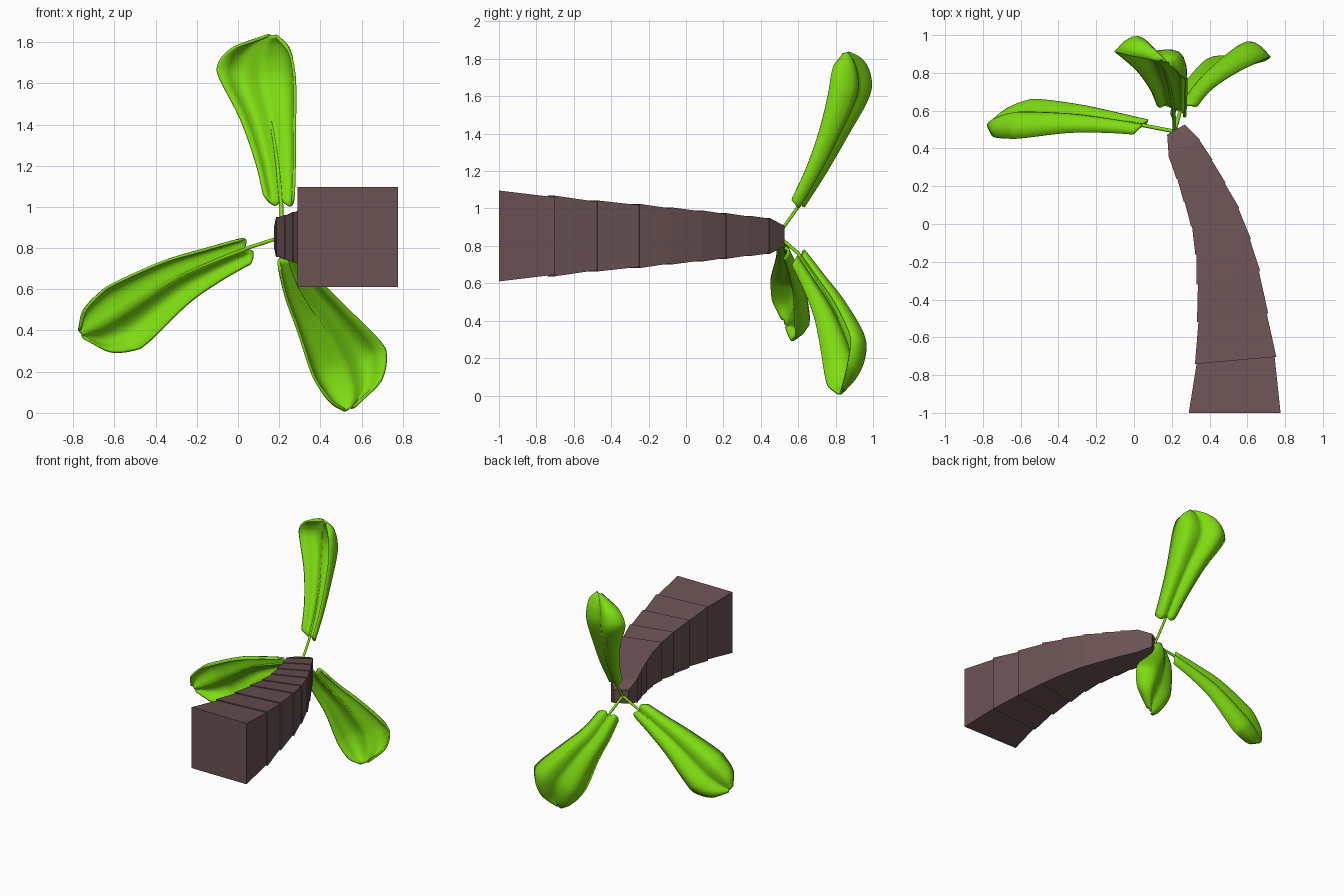
import bpy, bmesh, math
from mathutils import Vector

if "Cube" in bpy.data.objects:
    bpy.data.objects.remove(bpy.data.objects["Cube"])


def material(name, rgb):
    m = bpy.data.materials.new(name)
    m.diffuse_color = (*rgb, 1)
    m.use_nodes = True
    m.node_tree.nodes["Principled BSDF"].inputs["Base Color"].default_value = m.diffuse_color
    return m


BARK = material("brown bark", (0.145, 0.083, 0.088))
GREEN = material("bright leaf green", (0.21, 0.72, 0.006))


def finish(bm, name, mat):
    bmesh.ops.recalc_face_normals(bm, faces=bm.faces)
    me = bpy.data.meshes.new(name)
    bm.to_mesh(me)
    bm.free()
    me.materials.append(mat)
    ob = bpy.data.objects.new(name, me)
    bpy.context.collection.objects.link(ob)
    return ob


# Trunk: stacked square frustums, (x, y, half size, turn in degrees)
RINGS = [(0.533, -1.0, 0.243, 0), (0.538, -0.722, 0.216, 5),
         (0.522, -0.497, 0.19, 7), (0.50, -0.285, 0.172, 12),
         (0.472, -0.122, 0.153, 16), (0.43, 0.035, 0.137, 21),
         (0.375, 0.165, 0.122, 25), (0.32, 0.29, 0.108, 28),
         (0.267, 0.395, 0.097, 32), (0.222, 0.50, 0.056, 30)]
ZC = 0.853


def ring(bm, x, y, h, deg):
    a = math.radians(deg)
    side = Vector((math.cos(a), math.sin(a), 0))
    c = Vector((x, y, ZC))
    return [bm.verts.new(c + side * h * sx + Vector((0, 0, h * sz)))
            for sx, sz in ((-1, -1), (1, -1), (1, 1), (-1, 1))]


for i in range(len(RINGS) - 1):
    bm = bmesh.new()
    x, y, h, deg = RINGS[i + 1]
    low = ring(bm, *RINGS[i])
    high = ring(bm, x, y, h * 0.96, deg)
    bm.faces.new(low)
    bm.faces.new(high)
    for k in range(4):
        n = (k + 1) % 4
        bm.faces.new((low[k], low[n], high[n], high[k]))
    finish(bm, f"trunk_segment_{i + 1}", BARK)


# Leaves: rib stations, direction across the blade, width scale
WIDTHS = [0.072, 0.10, 0.14, 0.195, 0.19, 0.14, 0.03]
LEAVES = {
    "top": ([(0.21, 0.60, 1.01), (0.193, 0.71, 1.2), (0.163, 0.81, 1.4),
             (0.12, 0.90, 1.6), (0.117, 0.91, 1.7), (0.135, 0.89, 1.78),
             (0.165, 0.86, 1.83)], (0.93, -0.36, -0.05), 1.0),
    "left": ([(0.06, 0.52, 0.805), (-0.12, 0.55, 0.735), (-0.31, 0.575, 0.65),
              (-0.53, 0.585, 0.51), (-0.61, 0.58, 0.46), (-0.70, 0.555, 0.41),
              (-0.76, 0.53, 0.385)], (0.47, 0.38, -0.8), 0.9),
    "right": ([(0.245, 0.60, 0.76), (0.30, 0.70, 0.61), (0.385, 0.79, 0.465),
               (0.49, 0.87, 0.28), (0.53, 0.88, 0.185), (0.555, 0.86, 0.09),
               (0.54, 0.83, 0.02)], (0.86, 0.38, 0.35), 1.0),
}


def spline(vals, t):
    i = min(int(t), len(vals) - 2)
    f = t - i
    b, c = vals[i], vals[i + 1]
    a = vals[i - 1] if i else b * 2 - c
    d = vals[i + 2] if i + 2 < len(vals) else c * 2 - b
    return (b * 2 + (c - a) * f + (a * 2 - b * 5 + c * 4 - d) * f * f
            + (b * 3 - a - c * 3 + d) * f ** 3) * 0.5


ROWS, COLS = 30, 14
for name, (pts, across, scale) in LEAVES.items():
    pts = [Vector(p) for p in pts]
    across = Vector(across).normalized()
    # Blade: two lobes beside the rib, edges drooping towards the trunk base
    bm = bmesh.new()
    grid = []
    for r in range(ROWS + 1):
        t = 6 * r / ROWS
        p = spline(pts, t)
        tan = (spline(pts, min(t + 0.05, 6)) - spline(pts, max(t - 0.05, 0))).normalized()
        up = tan.cross(across).normalized()
        if up.y < 0:
            up = -up
        w = spline(WIDTHS, t) * scale
        row = []
        for c in range(COLS + 1):
            u = 2 * c / COLS - 1
            v = p + across * u * w + up * w * (0.5 * abs(u) - 0.9 * u ** 4)
            if r == 0:
                v += tan * 0.03 * (max(0, 1 - 2 * abs(u)) + u ** 4)
            row.append(bm.verts.new(v))
        grid.append(row)
    for r in range(ROWS):
        for c in range(COLS):
            bm.faces.new((grid[r][c], grid[r][c + 1], grid[r + 1][c + 1], grid[r + 1][c]))
    leaf = finish(bm, f"{name}_leaf", GREEN)
    mod = leaf.modifiers.new("thickness", "SOLIDIFY")
    mod.thickness = 0.014
    mod.offset = 0
    leaf.data.shade_smooth()

    # Stem running from the trunk tip along the rib
    cu = bpy.data.curves.new(f"{name}_stem", "CURVE")
    cu.dimensions = "3D"
    cu.bevel_depth = 0.013
    cu.bevel_resolution = 1
    cu.use_fill_caps = True
    path = [Vector((0.215, 0.49, 0.855))] + [spline(pts, k * 0.5) for k in range(9)]
    sp = cu.splines.new("POLY")
    sp.points.add(len(path) - 1)
    for k, q in enumerate(path):
        sp.points[k].co = (*q, 1)
        sp.points[k].radius = 0.75 if k < 2 else 1 - 0.8 * k / (len(path) - 1)
    cu.materials.append(GREEN)
    bpy.context.collection.objects.link(bpy.data.objects.new(f"{name}_stem", cu))
